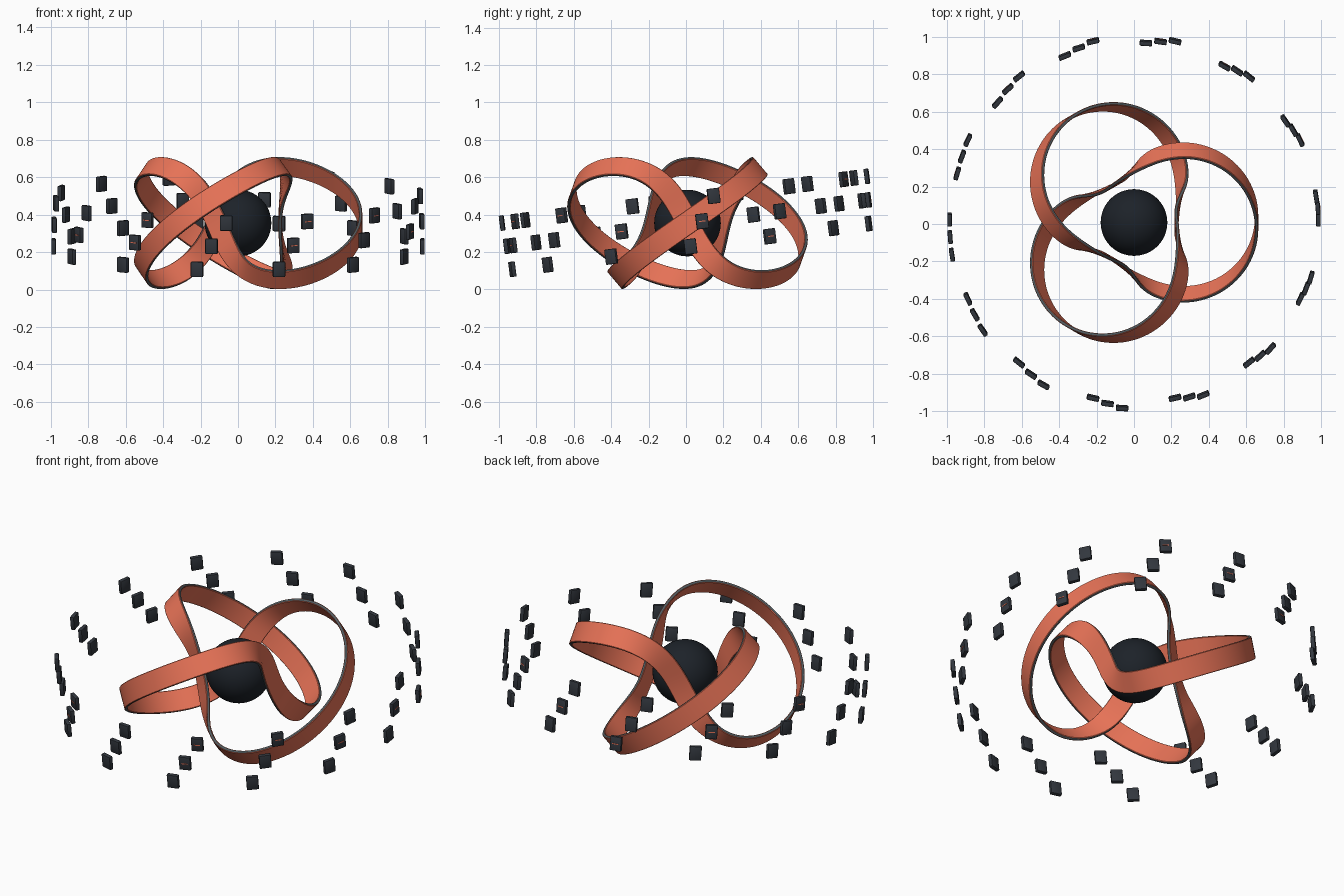
import bpy, bmesh
from math import sin, cos, pi, radians
from mathutils import Vector, Matrix

if "Cube" in bpy.data.objects:
    bpy.data.objects.remove(bpy.data.objects["Cube"])

CENTER = Vector((0, 0.008, 0.355))


def material(name, color):
    m = bpy.data.materials.new(name)
    m.diffuse_color = (*color, 1)
    m.use_nodes = True
    m.node_tree.nodes["Principled BSDF"].inputs["Base Color"].default_value = m.diffuse_color
    return m


coral = material("coral", (0.80, 0.17, 0.095))
trim = material("trim_grey", (0.09, 0.11, 0.12))
core_dark = material("core_dark", (0.012, 0.016, 0.022))
tile_dark = material("tile_dark", (0.032, 0.038, 0.048))


def finish(bm, name, mats, angle=35):
    bmesh.ops.recalc_face_normals(bm, faces=bm.faces)
    me = bpy.data.meshes.new(name)
    bm.to_mesh(me)
    bm.free()
    for m in mats:
        me.materials.append(m)
    ob = bpy.data.objects.new(name, me)
    bpy.context.collection.objects.link(ob)
    ob.location = CENTER
    me.shade_smooth()
    me.set_sharp_from_angle(angle=radians(angle))
    return ob


# central sphere
bm = bmesh.new()
bmesh.ops.create_uvsphere(bm, u_segments=64, v_segments=32, radius=0.178)
finish(bm, "core_sphere", [core_dark])


# trefoil ribbon: flat band swept on a knot, its face turned to the centre
def knot(t):
    r = 0.44 + 0.215 * cos(3 * t)
    return Vector((r * cos(2 * t), r * sin(2 * t), 0.302 * sin(3 * t)))


N, W, T, C = 360, 0.061, 0.009, 0.003
section = [(W - C, T), (W, T - C), (W, C - T), (W - C, -T),
           (C - W, -T), (-W, C - T), (-W, T - C), (C - W, T)]
bm = bmesh.new()
rings = []
for i in range(N):
    t = 2 * pi * i / N
    p = knot(t)
    tan = (knot(t + 1e-3) - knot(t - 1e-3)).normalized()
    nor = (p - tan * p.dot(tan)).normalized()
    wide = tan.cross(nor)
    rings.append([bm.verts.new(p + wide * a + nor * b) for a, b in section])
for i in range(N):
    a, b = rings[i], rings[(i + 1) % N]
    for j in range(8):
        k = (j + 1) % 8
        f = bm.faces.new((a[j], a[k], b[k], b[j]))
        f.material_index = 1 if j in (1, 5) else 0   # grey rim
finish(bm, "knot_ribbon", [coral, trim])

# tilted ring of tiles: three rows of fourteen, each row stepped round
lit = {(0, 1), (0, 4), (1, 0), (1, 3), (1, 5), (1, 8), (1, 9), (1, 11),
       (1, 13), (2, 2), (2, 6), (2, 9), (2, 11), (2, 12)}
tiles, dashes = bmesh.new(), bmesh.new()
for row in range(3):
    for k in range(14):
        place = (Matrix.Rotation(2 * pi * k / 14 + 0.08 * row, 4, 'Z')
                 @ Matrix.Translation((0.985, 0, 0.126 * (row - 1))))
        bmesh.ops.create_cube(tiles, size=1, matrix=place @ Matrix.Diagonal((0.024, 0.066, 0.082, 1)))
        if (row, k) in lit:
            bmesh.ops.create_cube(dashes, size=1, matrix=place @ Matrix.Translation((0.012, 0, 0))
                                  @ Matrix.Diagonal((0.004, 0.036, 0.005, 1)))
bmesh.ops.bevel(tiles, geom=tiles.edges[:], offset=0.005, segments=2, profile=0.5, affect='EDGES')
for bm, name, mat in ((tiles, "ring_tiles", tile_dark), (dashes, "tile_light_strips", coral)):
    finish(bm, name, [mat]).rotation_euler.x = radians(7.3)
